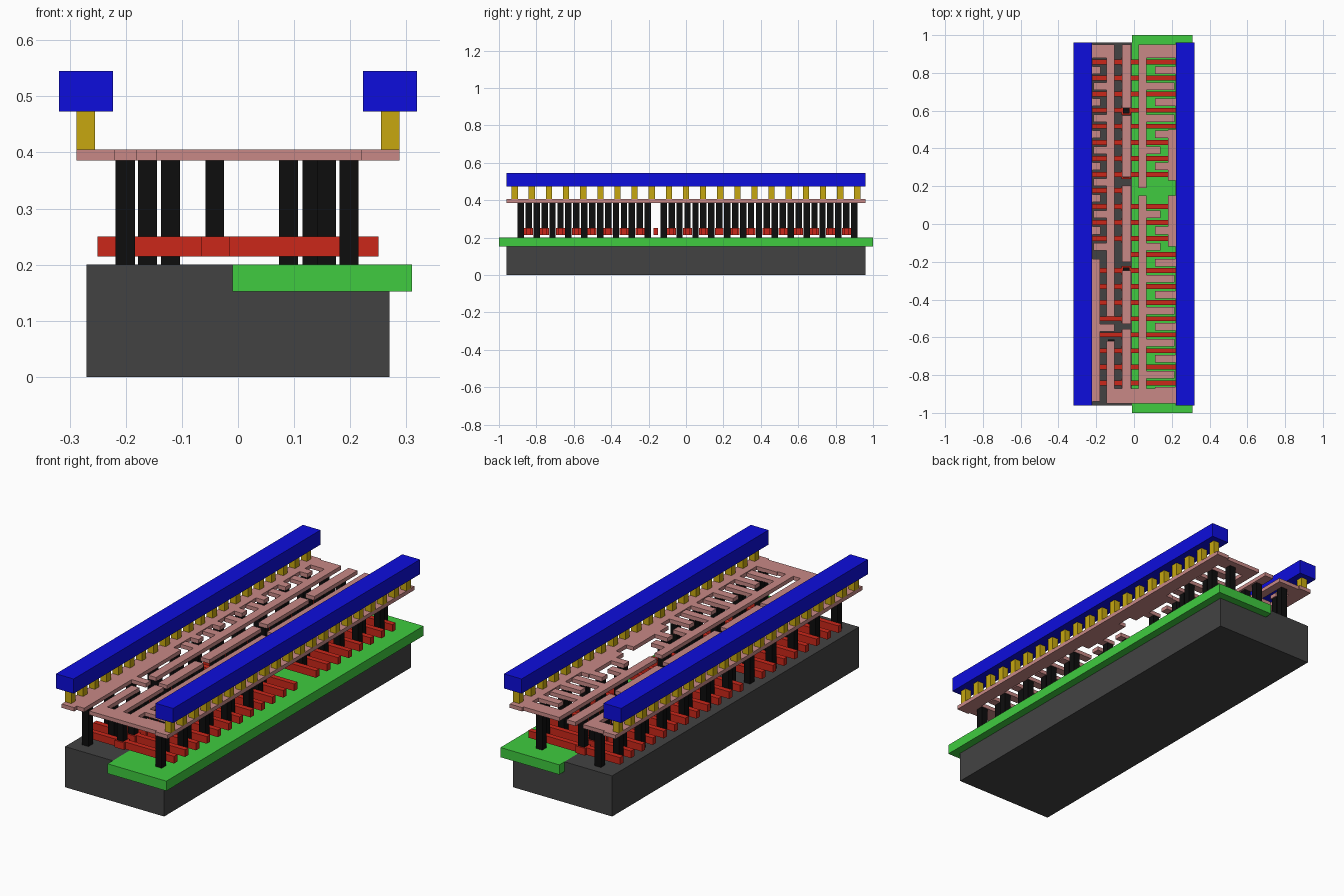
import bpy, bmesh

if "Cube" in bpy.data.objects:
    bpy.data.objects.remove(bpy.data.objects["Cube"])


def material(name, rgb):
    m = bpy.data.materials.new(name)
    m.diffuse_color = (*rgb, 1)
    m.use_nodes = True
    m.node_tree.nodes["Principled BSDF"].inputs["Base Color"].default_value = m.diffuse_color
    return m


def boxes(name, items, mat):
    """One object made of boxes given as (x0, x1, y0, y1, z0, z1)."""
    bm = bmesh.new()
    for x0, x1, y0, y1, z0, z1 in items:
        r = bmesh.ops.create_cube(bm, size=1)
        for v in r["verts"]:
            v.co = (x1 if v.co.x > 0 else x0, y1 if v.co.y > 0 else y0, z1 if v.co.z > 0 else z0)
    me = bpy.data.meshes.new(name)
    bm.to_mesh(me)
    bm.free()
    ob = bpy.data.objects.new(name, me)
    bpy.context.collection.objects.link(ob)
    me.materials.append(mat)
    return ob


dark = material("dark_grey", (0.055, 0.055, 0.055))
green = material("green", (0.05, 0.6, 0.05))
red = material("red", (0.6, 0.02, 0.01))
black = material("black", (0.004, 0.004, 0.004))
pink = material("pink", (0.58, 0.25, 0.24))
yellow = material("yellow", (0.57, 0.39, 0.005))
blue = material("blue", (0.004, 0.004, 0.72))

# Substrate: stepped block extruded along y, leaving room for the well
profile = [(-.27, 0), (.27, 0), (.27, .152), (-.01, .152), (-.01, .2), (-.27, .2)]
bm = bmesh.new()
face = bm.faces.new([bm.verts.new((x, -.96, z)) for x, z in profile])
ext = bmesh.ops.extrude_face_region(bm, geom=[face])
bmesh.ops.translate(bm, vec=(0, 1.92, 0),
                    verts=[g for g in ext["geom"] if isinstance(g, bmesh.types.BMVert)])
bmesh.ops.recalc_face_normals(bm, faces=bm.faces)
me = bpy.data.meshes.new("substrate")
bm.to_mesh(me)
bm.free()
me.materials.append(dark)
bpy.context.collection.objects.link(bpy.data.objects.new("substrate", me))

# Well
boxes("well", [(-.01, .31, -1, 1, .152, .2)], green)

# Gate bars with a contact pad on each; two bars reach across one side only
gates = [.857 - .0849 * i for i in range(21)]
bars, pillars = [], []
for i, y in enumerate(gates):
    x0 = -.015 if i == 12 else -.25
    x1 = -.015 if i == 8 else .25
    bars.append((x0, x1, y - .013, y + .013, .215, .25))
    if i != 12:
        bars.append((-.066, -.015, y - .024, y + .024, .215, .25))
        pillars.append((-.058, -.025, y - .017, y + .017, .25, .386))
boxes("gate_bars", bars, red)

# Lower metal: rails, long strips and end links, as (x0, x1, y0, y1)
metal = [
    (-.288, -.22, -.96, .96), (.22, .288, -.96, .96),      # rails
    (-.22, -.18, -.94, -.185),                             # left lower strip
    (-.145, -.103, -.49, .95), (-.22, -.103, .88, .95),    # left comb
    (-.145, -.103, -.95, -.62), (-.18, -.103, -.57, -.53),
    (.025, .066, .19, .95), (.025, .22, .88, .95),         # right comb
    (.025, .066, -.95, .15), (-.14, .22, -.95, -.87),
    (.18, .22, .23, .5), (.18, .22, -.12, .15),            # wide part of right rail
]
for y0, y1 in [(.615, .95), (.25, .575), (-.2, .205), (-.53, -.245), (-.87, -.555)]:
    metal.append((-.063, -.015, y0, y1))                   # gate straps

# Comb teeth and source/drain pillars in the gaps between gate bars
t = .02
for i in range(22):
    y = .8995 - .0849 * i
    middle = -.12 < y < .5
    # left side
    if y > -.2:
        if i % 2:
            metal.append((-.22, -.178, y - t, y + t))
            px = -.201
        else:
            metal.append((-.215, -.145, y - t, y + t))
            px = -.161
    else:
        px = -.201 if i % 2 else -.12
    if not (i % 2 == 0 and -.62 < y < -.49):
        pillars.append((px - .017, px + .017, y - .017, y + .017, .2, .386))
    # right side
    if .13 < y < .23:
        continue
    if i % 2:
        metal.append((.11, .22, y - t, y + t))
        px = .132 if middle else .198
    else:
        metal.append((.066, .14 if middle else .215, y - t, y + t))
        px = .09 if middle else .158
    pillars.append((px - .017, px + .017, y - .017, y + .017, .2, .386))

boxes("lower_metal", [m + (.386, .405) for m in metal], pink)
boxes("contact_pillars", pillars, black)

# Vias and upper metal rails on both sides
for side, s in (("left", -1), ("right", 1)):
    a, b = sorted((s * .255, s * .288))
    boxes(side + "_vias", [(a, b, k * .0916 - .0165, k * .0916 + .0165, .405, .473)
                           for k in range(-10, 11)], yellow)
    a, b = sorted((s * .223, s * .319))
    boxes(side + "_upper_rail", [(a, b, -.96, .96, .473, .545)], blue)
